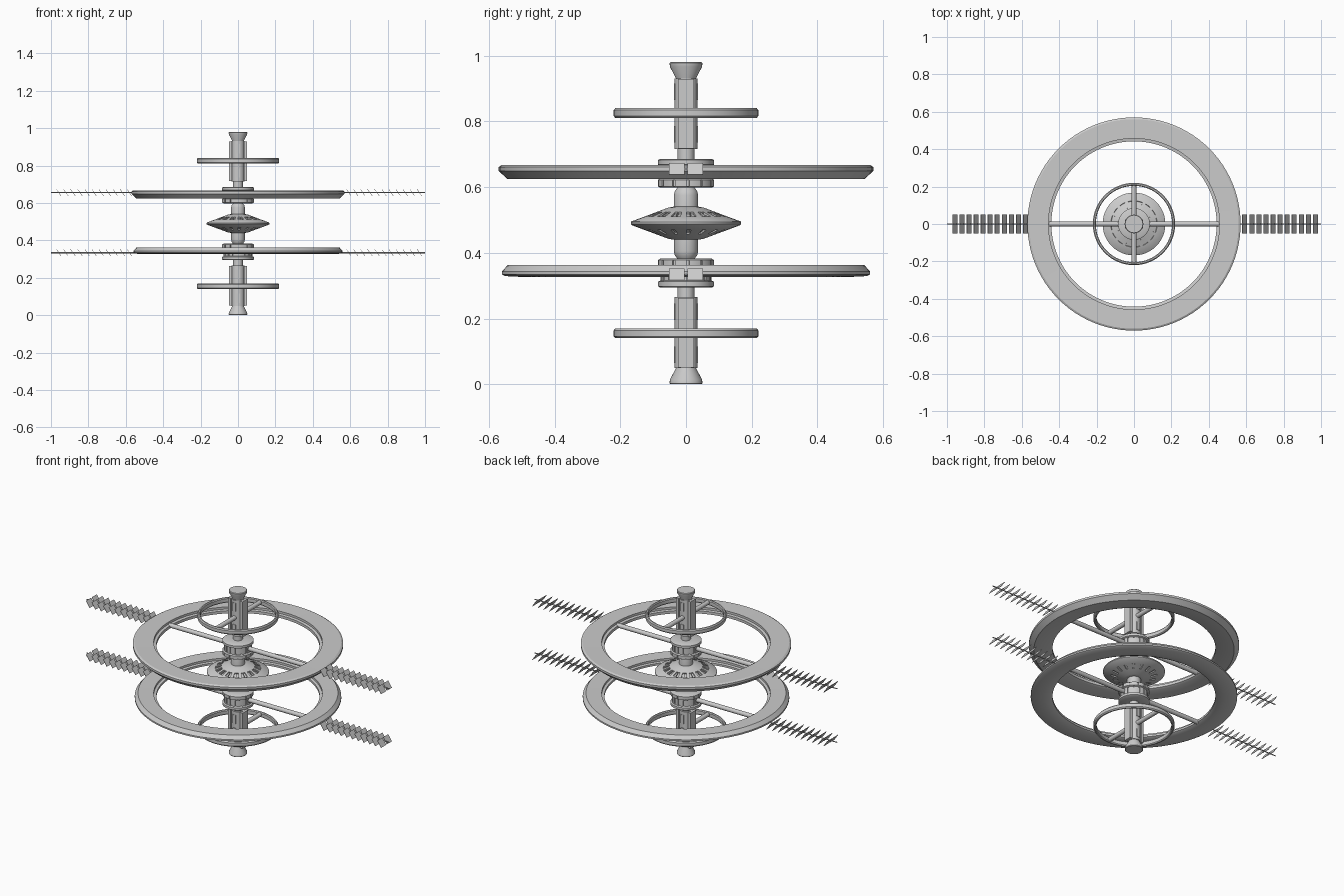
import bpy, bmesh, math
from mathutils import Matrix, Vector

if "Cube" in bpy.data.objects:
    bpy.data.objects.remove(bpy.data.objects["Cube"])

MID = 0.49  # mirror plane height


def finish(name, bm, smooth=True):
    bmesh.ops.recalc_face_normals(bm, faces=bm.faces)
    me = bpy.data.meshes.new(name)
    bm.to_mesh(me)
    bm.free()
    ob = bpy.data.objects.new(name, me)
    bpy.context.collection.objects.link(ob)
    if smooth:
        bpy.ops.object.select_all(action='DESELECT')
        bpy.context.view_layer.objects.active = ob
        ob.select_set(True)
        bpy.ops.object.shade_smooth_by_angle(angle=math.radians(30))
    return ob


def lathe(name, prof, n=48, closed=False, windows=()):
    """Spin an (r, z) profile; windows = ((row, step, phase), ...) get recessed panes."""
    bm = bmesh.new()
    rings = [[bm.verts.new((r * math.cos(2 * math.pi * i / n), r * math.sin(2 * math.pi * i / n), z))
              for i in range(n)] for r, z in prof]
    panes = []
    for j in range(len(prof) if closed else len(prof) - 1):
        a, b = rings[j], rings[(j + 1) % len(prof)]
        for i in range(n):
            f = bm.faces.new((a[i], a[(i + 1) % n], b[(i + 1) % n], b[i]))
            if any(j == row and i % step == ph for row, step, ph in windows):
                panes.append(f)
    if not closed:
        bm.faces.new(rings[0])
        bm.faces.new(rings[-1])
    bmesh.ops.recalc_face_normals(bm, faces=bm.faces)
    if panes:
        bmesh.ops.inset_individual(bm, faces=panes, thickness=0.0015)
        bmesh.ops.inset_individual(bm, faces=panes, thickness=0.0003, depth=-0.006)
    return finish(name, bm)


def rod(name, axis, half, r, z, n=16):
    bm = bmesh.new()
    rot = Matrix.Rotation(math.pi / 2, 4, 'Y' if axis == 'x' else 'X')
    bmesh.ops.create_cone(bm, cap_ends=True, segments=n, radius1=r, radius2=r, depth=2 * half,
                          matrix=Matrix.Translation((0, 0, z)) @ rot)
    return finish(name, bm)


def boxes(name, items):
    """items: (centre, size, rotation matrix)"""
    bm = bmesh.new()
    for c, s, rot in items:
        bmesh.ops.create_cube(bm, size=1, matrix=Matrix.Translation(c) @ rot @ Matrix.Diagonal((*s, 1)))
    return finish(name, bm, False)


I = Matrix.Identity(4)

# Central saucer with window bands on both slopes
lathe("saucer", [(0.04, 0.54), (0.055, 0.537), (0.09, 0.524), (0.125, 0.5105), (0.165, 0.496), (0.168, 0.493),
                 (0.168, 0.487), (0.165, 0.484), (0.125, 0.469), (0.09, 0.456), (0.055, 0.443), (0.04, 0.44)],
      windows=((2, 3, 0), (2, 3, 1), (8, 3, 0)))

for label, s in (("upper", 1), ("lower", -1)):
    def Z(z):
        return MID + s * (z - MID)

    def P(*pts):
        return [(r, Z(z)) for r, z in pts]

    # Rounded neck between saucer and hub
    lathe(label + "_neck", P((0.037, 0.53), (0.037, 0.575), (0.034, 0.588), (0.027, 0.597), (0.022, 0.605)))
    # Drum hub with flanges and recessed slots
    lathe(label + "_hub", P((0.03, 0.598), (0.078, 0.598), (0.085, 0.602), (0.085, 0.622), (0.077, 0.626),
                            (0.077, 0.664), (0.085, 0.668), (0.085, 0.682), (0.078, 0.686), (0.026, 0.686)),
          windows=((2, 4, 0), (4, 3, 0)))
    # Slim shaft, main column and docking flare
    lathe(label + "_shaft", P((0.026, 0.68), (0.026, 0.72)), 24)
    lathe(label + "_column", P((0.035, 0.715), (0.035, 0.93)), 24)
    lathe(label + "_flare", P((0.03, 0.925), (0.031, 0.932), (0.049, 0.966), (0.05, 0.977),
                              (0.047, 0.98), (0.03, 0.98)), 32)
    # Side panels along the column
    boxes(label + "_column_panels",
          [((sx * 0.04, 0, Z(0.823)), (0.016, 0.05, 0.212), I) for sx in (-1, 1)] +
          [((0, sy * 0.033, Z(z)), (0.022, 0.008, 0.05), I) for sy in (-1, 1) for z in (0.76, 0.89)])
    # Small ring and its crossbar
    lathe(label + "_small_ring", P((0.204, 0.815), (0.204, 0.835), (0.208, 0.84), (0.215, 0.84), (0.22, 0.834),
                                   (0.22, 0.816), (0.215, 0.81), (0.208, 0.81)), 64, True)
    rod(label + "_small_crossbar", 'y', 0.208, 0.013, Z(0.825))

# Large habitat rings
lathe("upper_large_ring", [(0.457, 0.666), (0.56, 0.667), (0.57, 0.661), (0.57, 0.649), (0.543, 0.624),
                           (0.455, 0.628), (0.442, 0.634), (0.442, 0.65), (0.457, 0.653)], 96, True)
lathe("lower_large_ring", [(0.457, 0.361), (0.542, 0.363), (0.56, 0.343), (0.56, 0.334), (0.55, 0.329),
                           (0.49, 0.326), (0.455, 0.328), (0.442, 0.334), (0.442, 0.346), (0.457, 0.349)], 96, True)

# Large spokes, array booms and slatted solar arrays
for label, z in (("upper", 0.655), ("lower", 0.334)):
    rod(label + "_large_spoke", 'x', 0.452, 0.013, z - 0.008 if label == "upper" else z + 0.006)
    rod(label + "_array_boom", 'x', 1.0, 0.003, z, 8)
    tilt = Matrix.Rotation(math.atan2(0.036, 0.025), 4, 'Y')
    boxes(label + "_solar_slats",
          [((0.006 + side * (0.586 + 0.0378 * k), sy * 0.0275, z), (0.044, 0.047, 0.002), tilt)
           for side in (-1, 1) for k in range(11) for sy in (-1, 1)])
